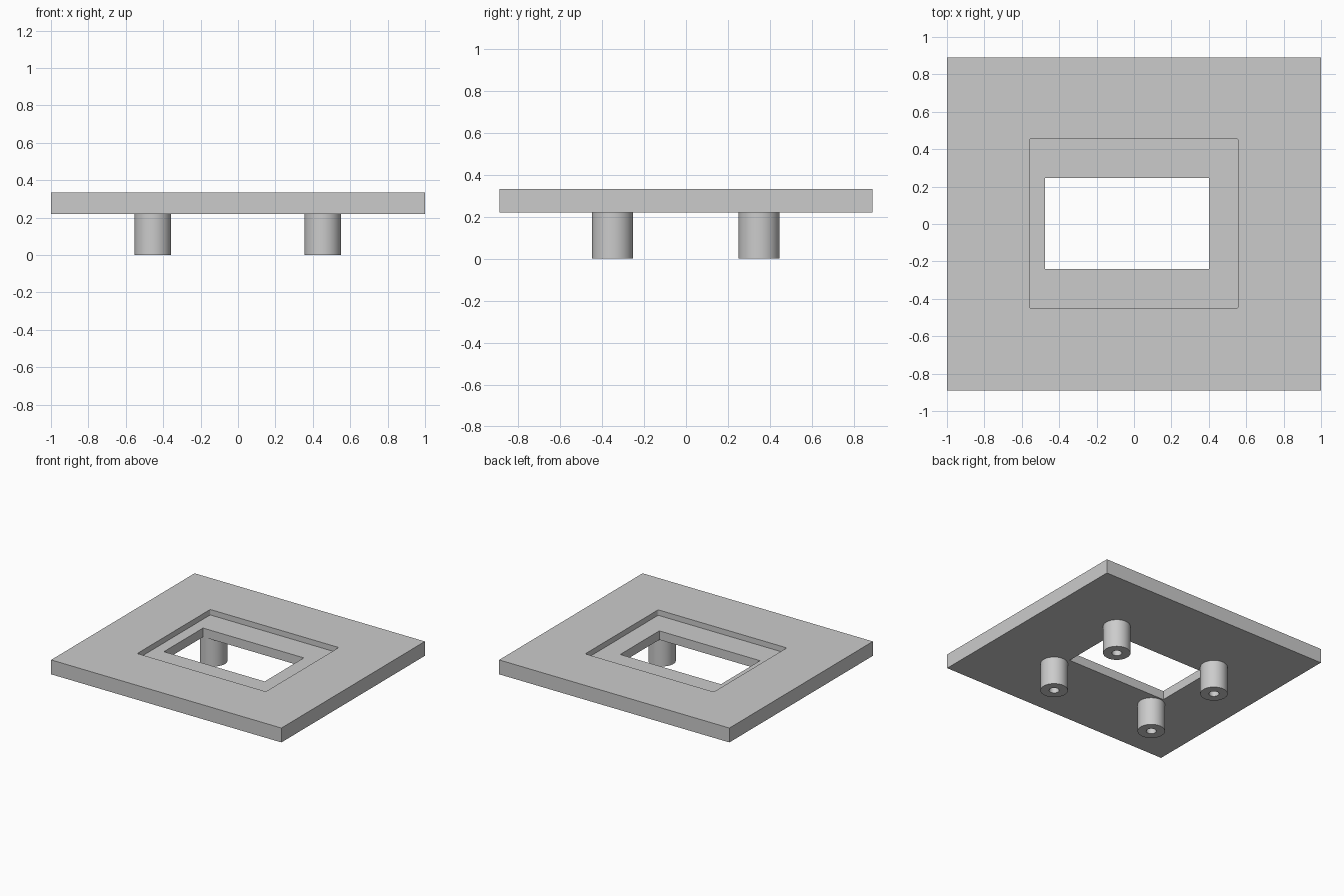
import bpy
import bmesh
import math

cube = bpy.data.objects.get("Cube")
if cube:
    bpy.data.objects.remove(cube, do_unlink=True)

grey = bpy.data.materials.new("light grey")
grey.use_nodes = True
grey.diffuse_color = (0.6, 0.6, 0.6, 1)
grey.node_tree.nodes["Principled BSDF"].inputs["Base Color"].default_value = (0.6, 0.6, 0.6, 1)

PLATE_BOTTOM, FLOOR, PLATE_TOP = 0.22, 0.29, 0.333


def add_object(name, bm):
    bmesh.ops.recalc_face_normals(bm, faces=bm.faces[:])
    mesh = bpy.data.meshes.new(name)
    bm.to_mesh(mesh)
    bm.free()
    mesh.materials.append(grey)
    obj = bpy.data.objects.new(name, mesh)
    bpy.context.collection.objects.link(obj)
    return obj


def box(name, x0, x1, y0, y1, z0, z1, corner=0):
    """Box between two corners, with optionally rounded upright edges."""
    bm = bmesh.new()
    bmesh.ops.create_cube(bm, size=1)
    for v in bm.verts:
        v.co.x = x1 if v.co.x > 0 else x0
        v.co.y = y1 if v.co.y > 0 else y0
        v.co.z = z1 if v.co.z > 0 else z0
    if corner:
        upright = [e for e in bm.edges if abs(e.verts[0].co.z - e.verts[1].co.z) > 0.01]
        bmesh.ops.bevel(bm, geom=upright, offset=corner, segments=4, profile=0.5, affect='EDGES')
    return add_object(name, bm)


def cut(target, cutter):
    cutter.hide_render = True
    mod = target.modifiers.new("cut", 'BOOLEAN')
    mod.operation = 'DIFFERENCE'
    mod.solver = 'EXACT'
    mod.object = cutter
    bpy.context.view_layer.objects.active = target
    bpy.ops.object.modifier_apply(modifier=mod.name)
    bpy.data.objects.remove(cutter, do_unlink=True)


# Plate with a shallow recess and an off-centre window through its floor
plate = box("plate", -1, 1, -0.89, 0.89, PLATE_BOTTOM, PLATE_TOP)
cut(plate, box("recess_cutter", -0.56, 0.557, -0.45, 0.455, FLOOR, 0.5, corner=0.01))
cut(plate, box("window_cutter", -0.475, 0.4, -0.24, 0.245, 0.1, 0.5))


def standoff(name, x, y, radius=0.098, bore=0.036, sides=48):
    """Round leg lathed from a profile, with a blind screw hole from below."""
    profile = [(0, PLATE_BOTTOM), (bore, PLATE_BOTTOM), (bore, 0), (radius, 0), (radius, PLATE_BOTTOM)]
    bm = bmesh.new()
    verts = [bm.verts.new((r, 0, z)) for r, z in profile]
    edges = [bm.edges.new(pair) for pair in zip(verts, verts[1:])]
    bmesh.ops.spin(bm, geom=verts + edges, cent=(0, 0, 0), axis=(0, 0, 1),
                   angle=math.tau, steps=sides, use_merge=False)
    bmesh.ops.remove_doubles(bm, verts=bm.verts[:], dist=0.0005)
    # Face the surface outward, down and into the bore
    obj = add_object(name, bm)
    outer = max(obj.data.polygons, key=lambda p: p.center.xy.length)
    if outer.normal.xy.dot(outer.center.xy) < 0:
        obj.data.flip_normals()
    obj.location = (x, y, 0)
    bpy.ops.object.select_all(action='DESELECT')
    obj.select_set(True)
    bpy.context.view_layer.objects.active = obj
    bpy.ops.object.shade_smooth_by_angle(angle=math.radians(30))


# Four standoffs below the plate
for side, x in (("right", -0.455), ("left", 0.453)):
    for end, y in (("front", -0.35), ("back", 0.348)):
        standoff(f"{end}_{side}_standoff", x, y)
